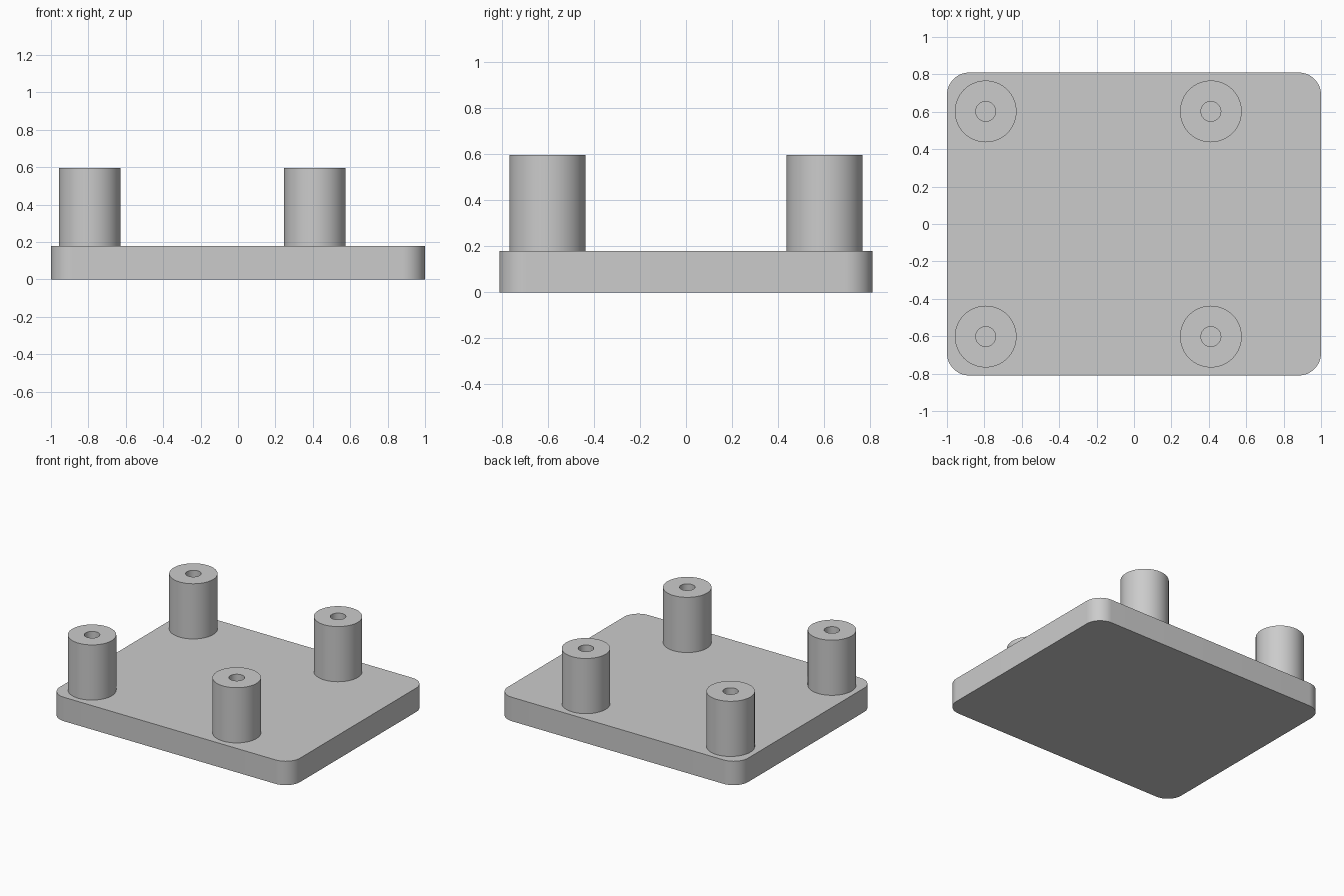
import bpy, bmesh
from math import pi, cos, sin, radians

cube = bpy.data.objects.get("Cube")
if cube:
    bpy.data.objects.remove(cube, do_unlink=True)

HALF_X, HALF_Y, THICK, CORNER = 1.0, 0.81, 0.18, 0.12
POST_R, HOLE_R, POST_TOP = 0.165, 0.053, 0.595
SEGMENTS = 64

grey = bpy.data.materials.new("light_grey")
grey.use_nodes = True
colour = (0.6, 0.6, 0.6, 1)
grey.diffuse_color = colour
grey.node_tree.nodes["Principled BSDF"].inputs["Base Color"].default_value = colour


def finish(bm, name):
    bmesh.ops.recalc_face_normals(bm, faces=bm.faces)
    mesh = bpy.data.meshes.new(name)
    bm.to_mesh(mesh)
    bm.free()
    mesh.materials.append(grey)
    obj = bpy.data.objects.new(name, mesh)
    bpy.context.collection.objects.link(obj)
    bpy.ops.object.select_all(action='DESELECT')
    obj.select_set(True)
    bpy.context.view_layer.objects.active = obj
    bpy.ops.object.shade_smooth_by_angle(angle=radians(30))
    return obj


# Base plate: rounded rectangle, extruded up
bm = bmesh.new()
outline = []
for quarter, (sx, sy) in enumerate([(1, 1), (-1, 1), (-1, -1), (1, -1)]):
    for i in range(17):
        a = (quarter + i / 16) * pi / 2
        outline.append(bm.verts.new((sx * (HALF_X - CORNER) + CORNER * cos(a),
                                     sy * (HALF_Y - CORNER) + CORNER * sin(a), 0)))
bottom = bm.faces.new(outline)
ext = bmesh.ops.extrude_face_region(bm, geom=[bottom], use_keep_orig=True)
top = [g for g in ext["geom"] if isinstance(g, bmesh.types.BMVert)]
bmesh.ops.translate(bm, verts=top, vec=(0, 0, THICK))
finish(bm, "base_plate")


# Hollow standoff: outer wall, top rim and screw hole, turned around its axis
def standoff(name, x, y):
    bm = bmesh.new()
    profile = [(POST_R, THICK), (POST_R, POST_TOP), (HOLE_R, POST_TOP), (HOLE_R, THICK)]
    rings = [[bm.verts.new((x + r * cos(2 * pi * i / SEGMENTS),
                            y + r * sin(2 * pi * i / SEGMENTS), z))
              for i in range(SEGMENTS)] for r, z in profile]
    for a, b in zip(rings, rings[1:] + rings[:1]):
        for i in range(SEGMENTS):
            j = (i + 1) % SEGMENTS
            bm.faces.new((a[i], a[j], b[j], b[i]))
    finish(bm, name)


for side, x in (("right", -0.793), ("left", 0.411)):
    for end, y in (("front", -0.602), ("back", 0.602)):
        standoff(f"standoff_{end}_{side}", x, y)
